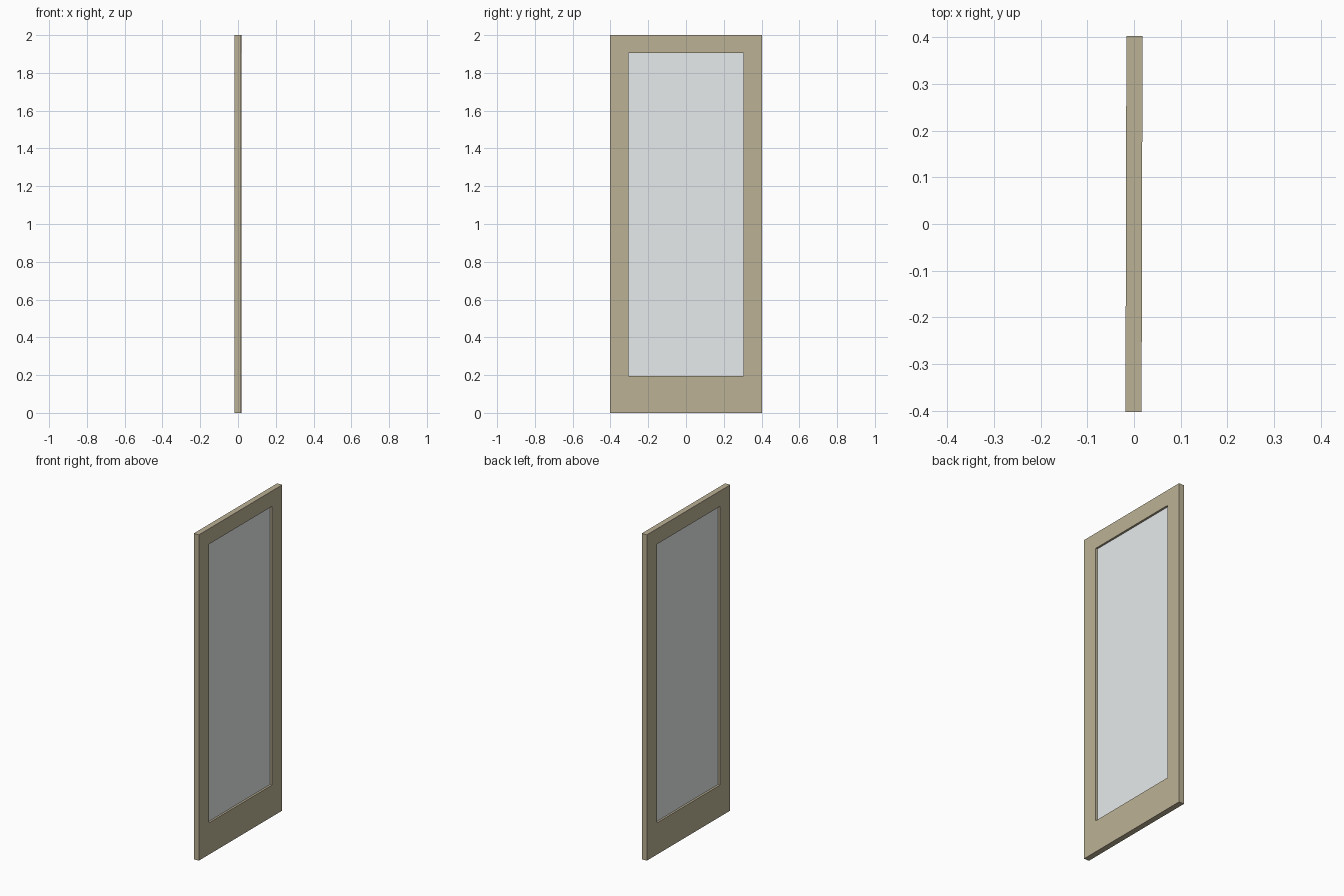
import bpy, bmesh

if "Cube" in bpy.data.objects:
    bpy.data.objects.remove(bpy.data.objects["Cube"])

W, H, T = 0.403, 2.0, 0.0345           # half width, height, thickness
IW, Z0, Z1 = 0.304, 0.195, 1.905       # opening half width, bottom, top
TILT = -0.0025                         # the leaf stands very slightly ajar


def material(name, rgb):
    m = bpy.data.materials.new(name)
    m.diffuse_color = (*rgb, 1)
    m.use_nodes = True
    m.node_tree.nodes["Principled BSDF"].inputs["Base Color"].default_value = m.diffuse_color
    return m


def add(name, bm, mat):
    bmesh.ops.recalc_face_normals(bm, faces=bm.faces)
    me = bpy.data.meshes.new(name)
    bm.to_mesh(me)
    bm.free()
    ob = bpy.data.objects.new(name, me)
    bpy.context.collection.objects.link(ob)
    ob.data.materials.append(mat)
    ob.rotation_euler.z = TILT
    return ob


def rect(bm, x, hw, z0, z1):
    return [bm.verts.new((x, y, z)) for y, z in
            ((-hw, z0), (hw, z0), (hw, z1), (-hw, z1))]


def bridge(bm, a, b):
    for i in range(4):
        j = (i + 1) % 4
        bm.faces.new((a[i], a[j], b[j], b[i]))


# Frame: one closed ring around the opening
bm = bmesh.new()
loops = [rect(bm, T / 2, W, 0, H), rect(bm, T / 2, IW, Z0, Z1),
         rect(bm, -T / 2, IW, Z0, Z1), rect(bm, -T / 2, W, 0, H)]
for i in range(4):
    bridge(bm, loops[i], loops[(i + 1) % 4])
add("door_frame", bm, material("wood", (0.50, 0.44, 0.30)))

# Glass pane recessed on both sides
bm = bmesh.new()
g = 0.005
a, b = rect(bm, g, IW, Z0, Z1), rect(bm, -g, IW, Z0, Z1)
bridge(bm, a, b)
bm.faces.new(a)
bm.faces.new(b)
add("glass_pane", bm, material("glass", (0.80, 0.83, 0.84)))
